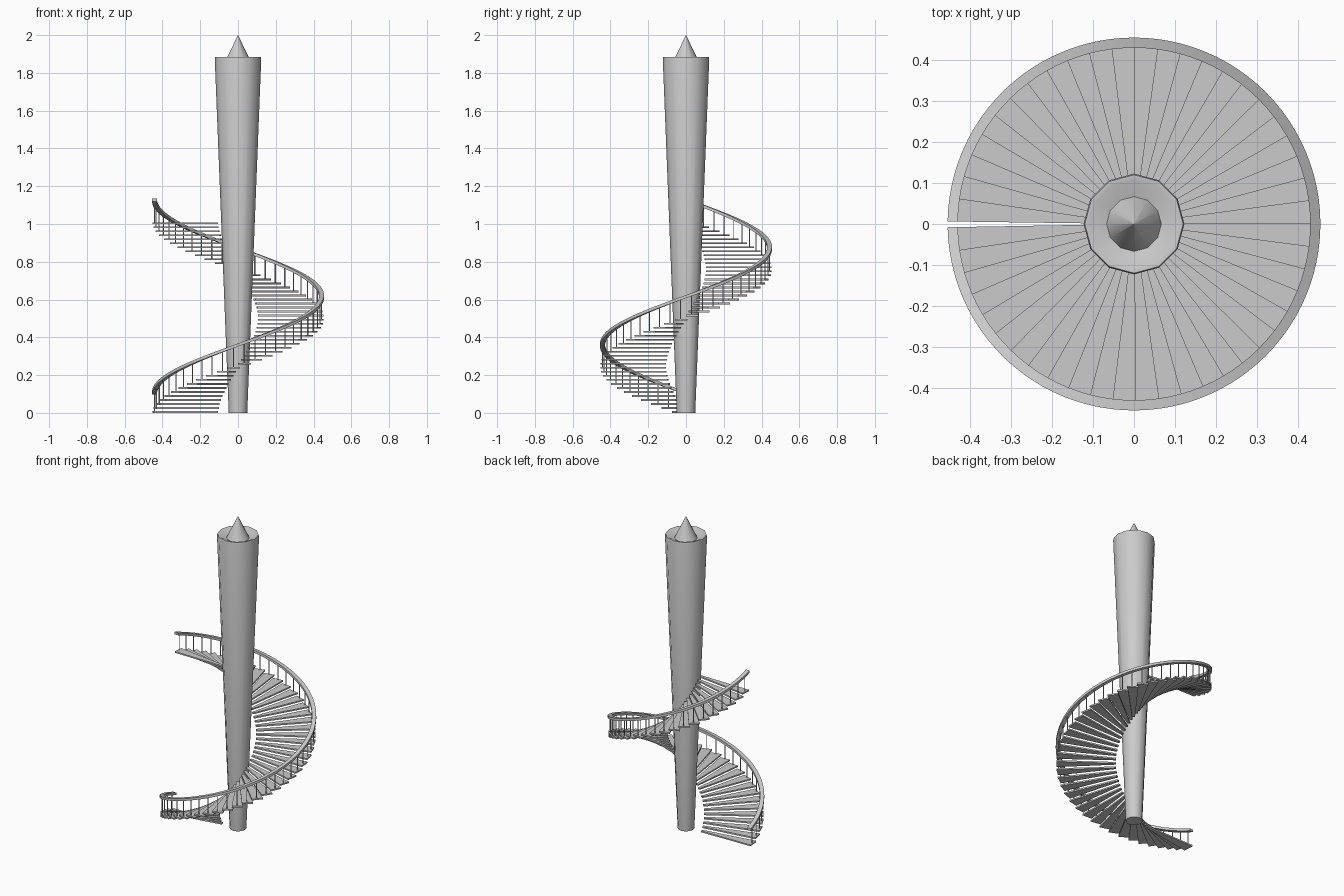
import bpy, bmesh
from math import cos, sin, pi, radians

if "Cube" in bpy.data.objects:
    bpy.data.objects.remove(bpy.data.objects["Cube"])

START = radians(181)      # stair begins at -x and climbs counter-clockwise
SWEEP = radians(358.2)
N = 48                    # treads
STEP = SWEEP / N
RISE = 1.0 / (N - 1)


def polar(r, a, z):
    return (r * cos(a), r * sin(a), z)


def finish(name, bm, smooth=None):
    bmesh.ops.recalc_face_normals(bm, faces=bm.faces[:])
    me = bpy.data.meshes.new(name)
    bm.to_mesh(me)
    bm.free()
    ob = bpy.data.objects.new(name, me)
    bpy.context.collection.objects.link(ob)
    if smooth:
        bpy.ops.object.select_all(action='DESELECT')
        ob.select_set(True)
        bpy.context.view_layer.objects.active = ob
        bpy.ops.object.shade_smooth_by_angle(angle=radians(smooth))
    return ob


def skin(bm, rings, closed=False):
    """Bridge equal-length loops of points, capping the ends unless closed."""
    vs = [[bm.verts.new(p) for p in ring] for ring in rings]
    n = len(vs[0])
    for a, b in zip(vs, vs[1:]):
        for i in range(n):
            j = (i + 1) % n
            bm.faces.new((a[i], a[j], b[j], b[i]))
    bm.faces.new(vs[0][::-1])
    bm.faces.new(vs[-1])


def turned(name, profile, sides):
    bm = bmesh.new()
    skin(bm, [[polar(r, 2 * pi * i / sides, z) for i in range(sides)]
              for r, z in profile])
    return finish(name, bm, 40)


# Tapered central column with a shallow dish in its top
turned("column", [(0.049, 0), (0.123, 1.873), (0.12, 1.885),
                  (0.109, 1.885), (0.066, 1.862)], 12)

# Pointed finial
turned("finial", [(0.067, 1.862), (0.0005, 2.0)], 12)

# Wedge-shaped treads, each slightly overlapping the next
bm = bmesh.new()
for i in range(N):
    a0 = START + i * STEP
    a1 = a0 + STEP * (1.12 if i < N - 1 else 1.0)
    z = i * RISE
    skin(bm, [[polar(0.106, a0, h), polar(0.452, a0, h),
               polar(0.452, a1, h), polar(0.106, a1, h)]
              for h in (z, z + 0.009)])
finish("treads", bm)


def rail_z(a):
    return 0.105 + 1.02 * (a - START) / SWEEP


# Thin balusters, one per tread
bm = bmesh.new()
for i in range(N):
    a = START + (i + 0.5) * STEP
    x, y, _ = polar(0.443, a, 0)
    skin(bm, [[(x + 0.003 * cos(k * pi / 3), y + 0.003 * sin(k * pi / 3), z)
               for k in range(6)] for z in (i * RISE + 0.004, rail_z(a) + 0.003)])
finish("balusters", bm, 65)

# Helical handrail with a flat rectangular section
bm = bmesh.new()
rings = []
SEG = 96
for i in range(SEG + 1):
    a = START + SWEEP * i / SEG
    z = rail_z(a)
    rings.append([polar(r, a, z + h) for r, h in
                  ((0.43, -0.007), (0.455, -0.007), (0.455, 0.009), (0.43, 0.009))])
skin(bm, rings)
finish("handrail", bm, 40)
